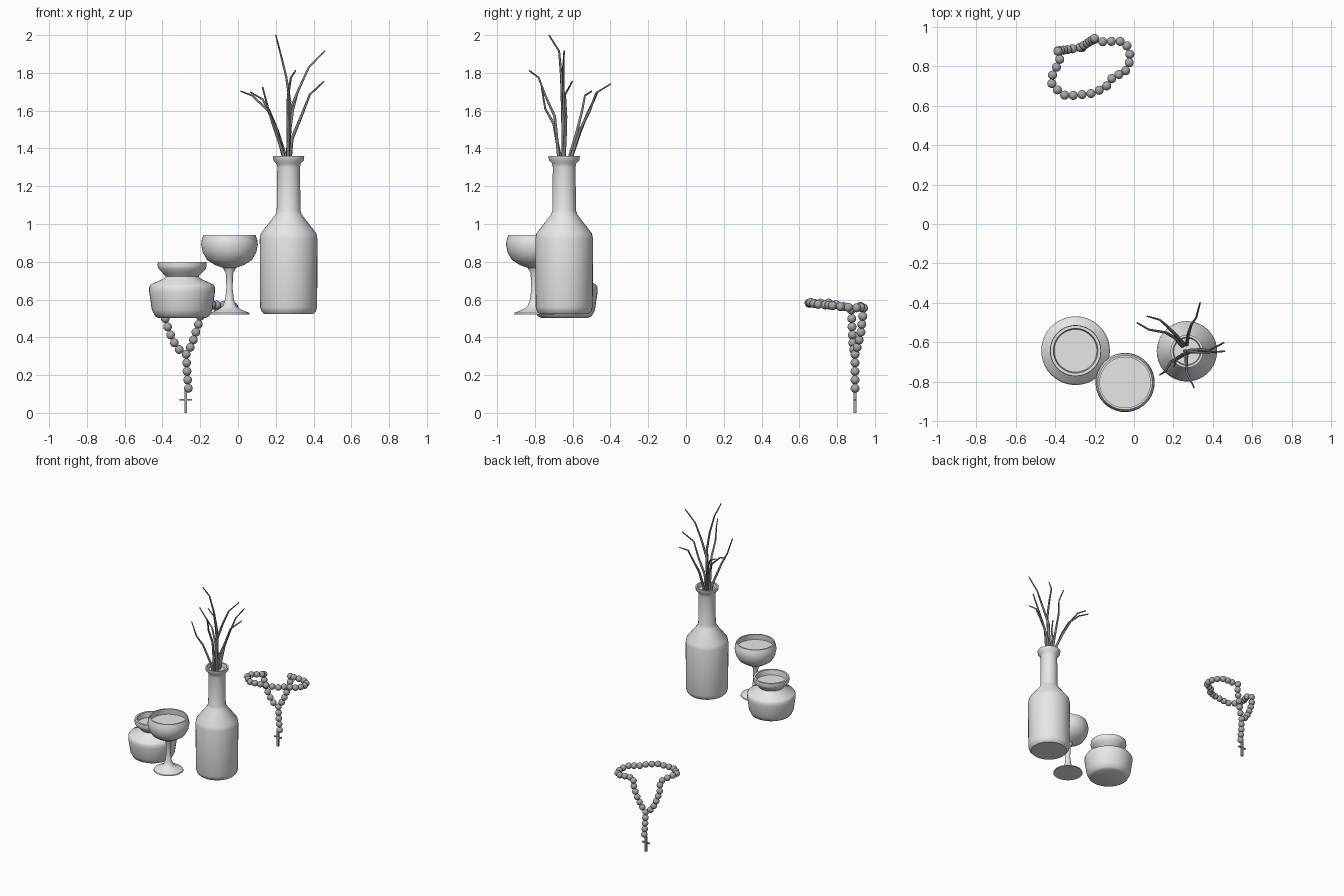
import bpy, bmesh, math
from mathutils import Vector

if "Cube" in bpy.data.objects:
    bpy.data.objects.remove(bpy.data.objects["Cube"])


def material(name, value):
    m = bpy.data.materials.new(name)
    m.use_nodes = True
    colour = (value, value, value, 1)
    m.diffuse_color = colour
    m.node_tree.nodes["Principled BSDF"].inputs["Base Color"].default_value = colour
    return m


CLAY = material("pale grey ceramic", 0.8)
BEAD = material("mid grey bead", 0.39)
TWIG = material("dark grey twig", 0.22)


def add_object(name, bm, mat, angle=40):
    mesh = bpy.data.meshes.new(name)
    bmesh.ops.recalc_face_normals(bm, faces=bm.faces)
    bm.to_mesh(mesh)
    bm.free()
    mesh.materials.append(mat)
    ob = bpy.data.objects.new(name, mesh)
    bpy.context.collection.objects.link(ob)
    bpy.ops.object.select_all(action="DESELECT")
    ob.select_set(True)
    bpy.context.view_layer.objects.active = ob
    bpy.ops.object.shade_smooth_by_angle(angle=math.radians(angle))
    return ob


def lathe(name, x, y, profile, mat, steps=40):
    """Spin a (radius, height) profile that starts and ends on the axis."""
    bm = bmesh.new()
    verts = [bm.verts.new((x + r, y, z)) for r, z in profile]
    edges = [bm.edges.new(pair) for pair in zip(verts, verts[1:])]
    bmesh.ops.spin(bm, geom=verts + edges, cent=(x, y, 0), axis=(0, 0, 1),
                   angle=math.tau, steps=steps)
    bmesh.ops.remove_doubles(bm, verts=bm.verts, dist=0.0005)
    return add_object(name, bm, mat)


def resample(points, spacing):
    """Evenly spaced positions along a polyline."""
    points = [Vector(p) for p in points]
    total = sum((b - a).length for a, b in zip(points, points[1:]))
    count = max(1, round(total / spacing))
    out, walked, k = [], 0, 0
    for i in range(count + 1):
        goal = total * i / count
        while k < len(points) - 2 and walked + (points[k + 1] - points[k]).length < goal:
            walked += (points[k + 1] - points[k]).length
            k += 1
        seg = points[k + 1] - points[k]
        out.append(points[k] + seg * ((goal - walked) / seg.length))
    return out


# Vessels, each with an outer wall, a rim and a shallow filled mouth
lathe("bottle", 0.268, -0.645, [
    (0, 0.523), (0.13, 0.523), (0.144, 0.538), (0.151, 0.56), (0.153, 0.92),
    (0.147, 0.95), (0.07, 1.05), (0.063, 1.07), (0.06, 1.30), (0.064, 1.32),
    (0.081, 1.337), (0.083, 1.36), (0.071, 1.36), (0.067, 1.33), (0, 1.33)], CLAY)

lathe("jar", -0.296, -0.642, [
    (0, 0.503), (0.125, 0.503), (0.143, 0.512), (0.16, 0.545), (0.174, 0.64),
    (0.174, 0.665), (0.165, 0.68), (0.095, 0.712), (0.088, 0.723), (0.103, 0.74),
    (0.125, 0.762), (0.13, 0.778), (0.128, 0.8), (0.113, 0.8), (0.108, 0.76),
    (0, 0.76)], CLAY)

lathe("goblet", -0.045, -0.803, [
    (0, 0.522), (0.107, 0.522), (0.104, 0.53), (0.06, 0.548), (0.036, 0.565),
    (0.023, 0.6), (0.016, 0.66), (0.02, 0.74), (0.035, 0.768), (0.075, 0.782),
    (0.119, 0.81), (0.142, 0.85), (0.15, 0.89), (0.147, 0.915), (0.138, 0.943),
    (0.128, 0.943), (0.132, 0.9), (0, 0.9)], CLAY)


# Bare twigs: base to tip, tapering
def twig(name, points, thick=0.011):
    curve = bpy.data.curves.new(name, "CURVE")
    curve.dimensions = "3D"
    curve.bevel_depth = thick
    curve.bevel_resolution = 1
    curve.use_fill_caps = True
    spline = curve.splines.new("POLY")
    spline.points.add(len(points) - 1)
    for i, (pt, p) in enumerate(zip(spline.points, points)):
        pt.co = (*p, 1)
        pt.radius = 1 - 0.65 * i / (len(points) - 1)
    curve.materials.append(TWIG)
    bpy.context.collection.objects.link(bpy.data.objects.new(name, curve))


twigs = {
    "tall_twig": [(.265, -.65, 1.3), (.27, -.65, 1.5), (.275, -.655, 1.65),
                  (.255, -.66, 1.78), (.222, -.672, 1.915), (.2, -.725, 2.0)],
    "right_twig": [(.26, -.645, 1.3), (.272, -.645, 1.59), (.32, -.65, 1.71),
                   (.375, -.65, 1.83), (.46, -.645, 1.917)],
    "low_right_twig": [(.27, -.65, 1.3), (.285, -.64, 1.45), (.335, -.635, 1.57),
                       (.38, -.64, 1.685), (.455, -.602, 1.755)],
    "left_twig": [(.25, -.62, 1.3), (.24, -.615, 1.36), (.205, -.575, 1.5),
                  (.16, -.55, 1.6), (.075, -.535, 1.68), (.015, -.5, 1.703)],
    "back_left_twig": [(.26, -.615, 1.3), (.25, -.605, 1.36), (.21, -.56, 1.49),
                       (.165, -.515, 1.6), (.13, -.485, 1.66), (.066, -.467, 1.698)],
    "back_twig": [(.265, -.615, 1.3), (.268, -.605, 1.36), (.275, -.56, 1.5),
                  (.29, -.51, 1.6), (.315, -.475, 1.695), (.335, -.398, 1.742)],
    "front_twig": [(.265, -.67, 1.3), (.265, -.675, 1.36), (.265, -.695, 1.57),
                   (.265, -.745, 1.68), (.28, -.78, 1.775), (.305, -.83, 1.812)],
    "front_left_twig": [(.25, -.66, 1.3), (.24, -.67, 1.37), (.185, -.7, 1.53),
                        (.16, -.745, 1.61), (.13, -.765, 1.725)],
}
for name, points in twigs.items():
    twig(name, points)

# Bead string: a lying loop, two falling strands and a tail
loop = [(-.2, .94, .555), (-.15, .92, .565), (-.085, .93, .56), (-.04, .915, .555),
        (-.014, .84, .56), (-.05, .76, .57), (-.1, .755, .57), (-.145, .69, .575),
        (-.22, .66, .585), (-.345, .648, .58), (-.415, .7, .58), (-.42, .74, .585),
        (-.375, .83, .565), (-.385, .875, .545)]
left_strand = [(-.385, .875, .545), (-.385, .878, .49), (-.36, .88, .42),
               (-.325, .885, .345), (-.274, .895, .31)]
right_strand = [(-.2, .94, .555), (-.2, .935, .5), (-.225, .925, .42),
                (-.245, .91, .36), (-.274, .895, .31)]
tail = [(-.274, .895, .31), (-.27, .895, .22), (-.263, .895, .13)]
beads = bmesh.new()
for path, skip in ((loop, 0), (left_strand, 1), (right_strand, 1), (tail, 1)):
    for p in resample(path, 0.045)[skip:]:
        made = bmesh.ops.create_uvsphere(beads, u_segments=14, v_segments=9, radius=0.0235)
        bmesh.ops.translate(beads, verts=made["verts"], vec=p)
add_object("bead_string", beads, BEAD, 60)

# Small cross pendant
cross = bmesh.new()
for size, z in (((.015, .015, .115), .0575), ((.065, .01, .009), .07)):
    made = bmesh.ops.create_cube(cross, size=1)
    bmesh.ops.scale(cross, verts=made["verts"], vec=size)
    bmesh.ops.translate(cross, verts=made["verts"], vec=(-.277, .895, z))
add_object("cross_pendant", cross, BEAD, 30)
